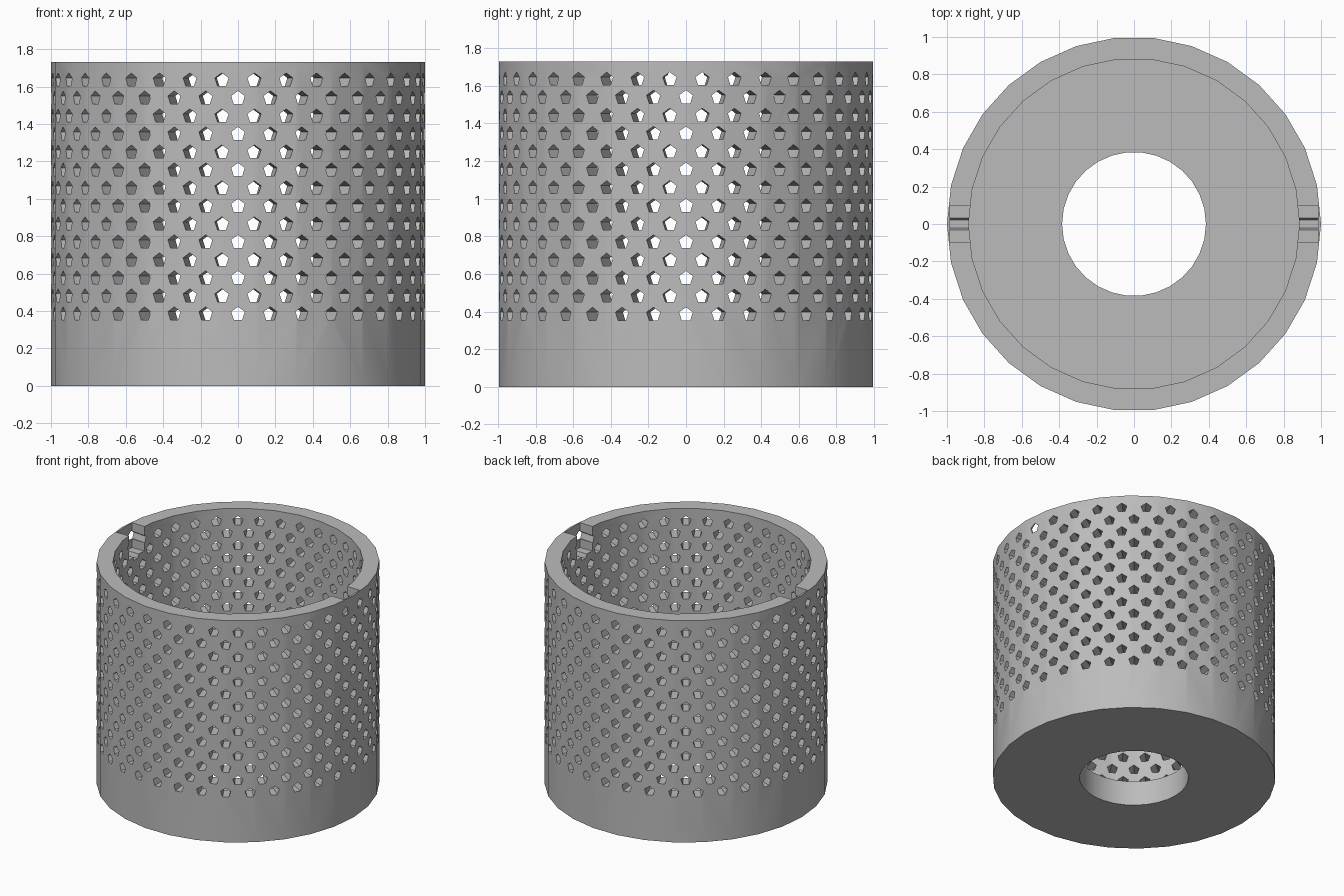
import bpy, bmesh, math
from mathutils import Matrix

if "Cube" in bpy.data.objects:
    bpy.data.objects.remove(bpy.data.objects["Cube"])

MM = 1 / 26          # drawing unit: outer radius is 26
SIDES = 30
OUTER, INNER, BORE = 26 * MM, 23 * MM, 10 * MM
HEIGHT, FLOOR = 45 * MM, 5 * MM


def make_object(name, bm):
    bmesh.ops.recalc_face_normals(bm, faces=bm.faces)
    mesh = bpy.data.meshes.new(name)
    bm.to_mesh(mesh)
    bm.free()
    obj = bpy.data.objects.new(name, mesh)
    bpy.context.collection.objects.link(obj)
    return obj


def cut(target, cutter):
    mod = target.modifiers.new("cut", 'BOOLEAN')
    mod.operation = 'DIFFERENCE'
    mod.solver = 'EXACT'
    mod.object = cutter
    bpy.context.view_layer.objects.active = target
    bpy.ops.object.modifier_apply(modifier=mod.name)
    bpy.data.objects.remove(cutter)


# Basket: closed section (radius, height) turned around the z axis
profile = [(BORE, 0), (OUTER, 0), (OUTER, HEIGHT), (INNER, HEIGHT),
           (INNER, FLOOR), (BORE, FLOOR)]
bm = bmesh.new()
rings = []
for i in range(SIDES):
    a = 2 * math.pi * i / SIDES
    rings.append([bm.verts.new((r * math.cos(a), r * math.sin(a), z)) for r, z in profile])
for i in range(SIDES):
    p, q = rings[i], rings[(i + 1) % SIDES]
    for j in range(len(profile)):
        k = (j + 1) % len(profile)
        bm.faces.new((p[j], q[j], q[k], p[k]))
basket = make_object("perforated_basket", bm)

# Two blind slots in the inside of the rim, leaving a thin skin outside
bm = bmesh.new()
x0, x1 = 21 * MM, 25.55 * MM
for side in (-1, 1):
    box = (Matrix.Translation((side * (x0 + x1) / 2, 0, HEIGHT))
           @ Matrix.Diagonal((x1 - x0, 5 * MM, 10 * MM, 1)))
    bmesh.ops.create_cube(bm, size=1, matrix=box)
cut(basket, make_object("slot_cutter", bm))

# Staggered rows of radial five-sided holes, point up
bm = bmesh.new()
for row in range(14):
    z = (10 + 2.5 * row) * MM
    for n in range(36):
        turn = Matrix.Rotation(math.radians(10 * n + 5 * (row % 2)), 3, 'Z')
        ends = []
        for r in (20 * MM, 28 * MM):
            ring = []
            for k in range(5):
                a = 2 * math.pi * k / 5
                v = bm.verts.new((r, MM * math.sin(a), z + MM * math.cos(a)))
                v.co = turn @ v.co
                ring.append(v)
            ends.append(ring)
        bm.faces.new(ends[0])
        bm.faces.new(ends[1][::-1])
        for k in range(5):
            m = (k + 1) % 5
            bm.faces.new((ends[0][k], ends[0][m], ends[1][m], ends[1][k]))
cut(basket, make_object("hole_cutter", bm))

# Single grey colour
grey = bpy.data.materials.new("grey")
grey.diffuse_color = (0.5, 0.5, 0.5, 1)
grey.use_nodes = True
grey.node_tree.nodes["Principled BSDF"].inputs["Base Color"].default_value = grey.diffuse_color
basket.data.materials.clear()
basket.data.materials.append(grey)
for poly in basket.data.polygons:
    poly.material_index = 0

# Round walls smooth, hole and rim edges sharp
bpy.ops.object.select_all(action='DESELECT')
basket.select_set(True)
bpy.context.view_layer.objects.active = basket
bpy.ops.object.shade_smooth_by_angle(angle=math.radians(30))
